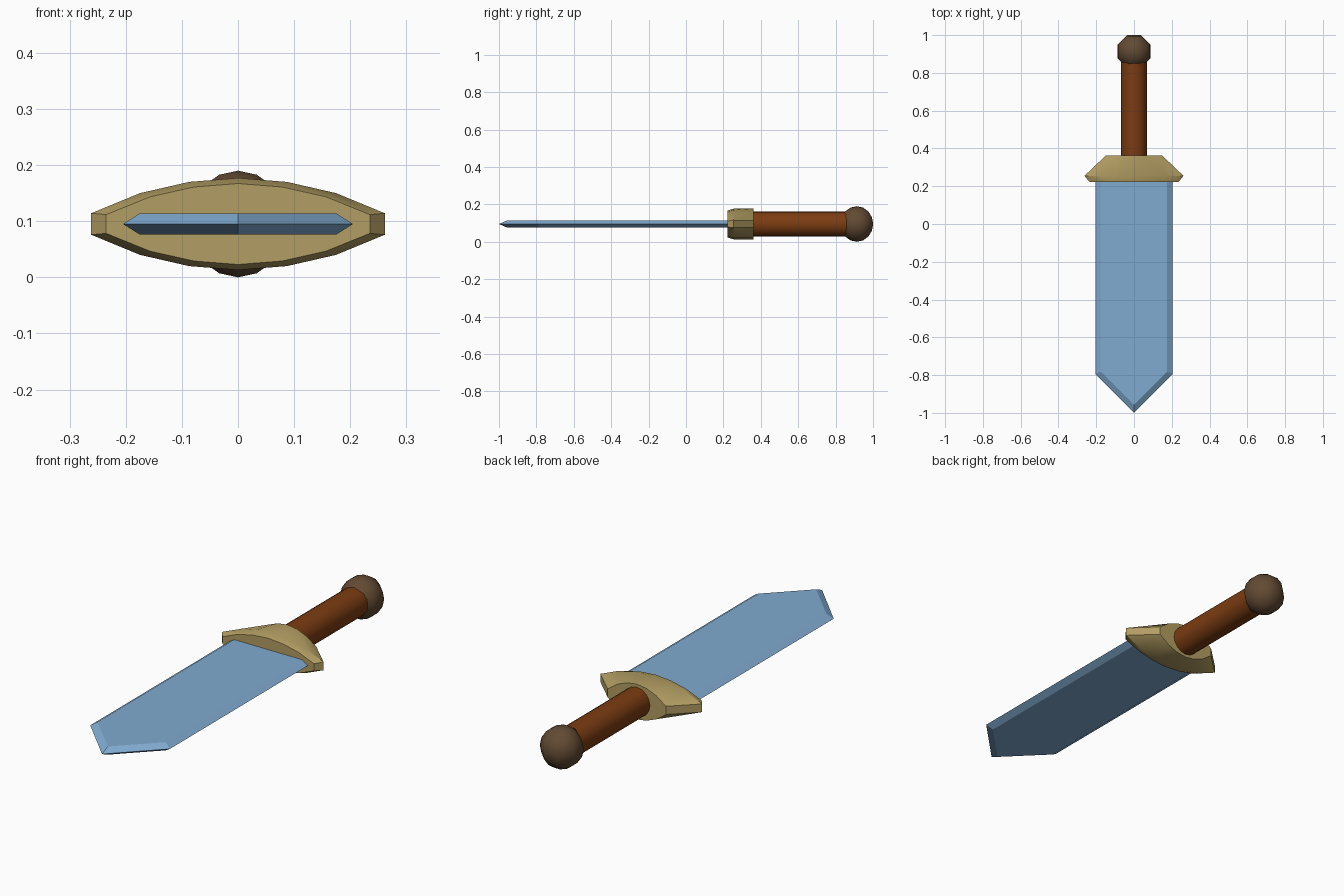
import bpy, bmesh, math
from mathutils import Matrix

if "Cube" in bpy.data.objects:
    bpy.data.objects.remove(bpy.data.objects["Cube"])

CZ = 0.095  # height of the sword's long axis


def material(name, rgb):
    m = bpy.data.materials.new(name)
    m.diffuse_color = (*rgb, 1)
    m.use_nodes = True
    m.node_tree.nodes["Principled BSDF"].inputs["Base Color"].default_value = m.diffuse_color
    return m


steel = material("blue steel", (0.22, 0.41, 0.64))
brass = material("brass", (0.45, 0.34, 0.125))
leather = material("red brown leather", (0.20, 0.045, 0.006))
wood = material("dark brown", (0.12, 0.068, 0.033))


def finish(name, bm, mat, angle=None):
    bmesh.ops.recalc_face_normals(bm, faces=bm.faces[:])
    me = bpy.data.meshes.new(name)
    bm.to_mesh(me)
    bm.free()
    me.materials.append(mat)
    ob = bpy.data.objects.new(name, me)
    bpy.context.collection.objects.link(ob)
    if angle:
        bpy.ops.object.select_all(action='DESELECT')
        ob.select_set(True)
        bpy.context.view_layer.objects.active = ob
        bpy.ops.object.shade_smooth_by_angle(angle=math.radians(angle))
    return ob


def loft(rings):
    """Skin a stack of closed rings and cap both ends."""
    bm = bmesh.new()
    loops = [[bm.verts.new(p) for p in r] for r in rings]
    n = len(loops[0])
    for a, b in zip(loops, loops[1:]):
        for i in range(n):
            j = (i + 1) % n
            bm.faces.new((a[i], a[j], b[j], b[i]))
    bm.faces.new(loops[0])
    bm.faces.new(loops[-1])
    return bm


# blade: pointed outline with bevelled cutting edges
def outline(w, shoulder, tip, z):
    return [(x, y, CZ + z) for x, y in
            ((-w, 0.24), (-w, shoulder), (0, tip), (w, shoulder), (w, 0.24))]


finish("blade", loft([outline(0.175, -0.782, -0.957, -0.019),
                      outline(0.205, -0.793, -1.0, 0),
                      outline(0.175, -0.782, -0.957, 0.019)]), steel)

# guard: lens cross-section, wide in the middle and tapering to the grip
half = [(1, 0.019), (0.667, 0.055), (0.333, 0.075), (0, 0.082)]
upper = half + [(-x, z) for x, z in half[-2::-1]]
lens = upper + [(x, -z) for x, z in reversed(upper)]


def guard_ring(y, w, s):
    return [(x * w, y, CZ + z * s) for x, z in lens]


finish("guard", loft([guard_ring(0.222, 0.235, 0.88),
                      guard_ring(0.255, 0.262, 1),
                      guard_ring(0.362, 0.15, 1)]), brass, 30)

# grip
along_y = Matrix.Translation((0, 0.60, CZ)) @ Matrix.Rotation(math.pi / 2, 4, 'X')
bm = bmesh.new()
bmesh.ops.create_cone(bm, cap_ends=True, segments=16, radius1=0.068,
                      radius2=0.068, depth=0.54, matrix=along_y)
finish("grip", bm, leather, 40)

# pommel: eight-sided ball
bm = bmesh.new()
turn = Matrix.Translation((0, 0.913, CZ)) @ Matrix.Rotation(math.pi / 8, 4, 'Z')
bmesh.ops.create_uvsphere(bm, u_segments=8, v_segments=8, radius=0.095, matrix=turn)
finish("pommel", bm, wood, 60)
